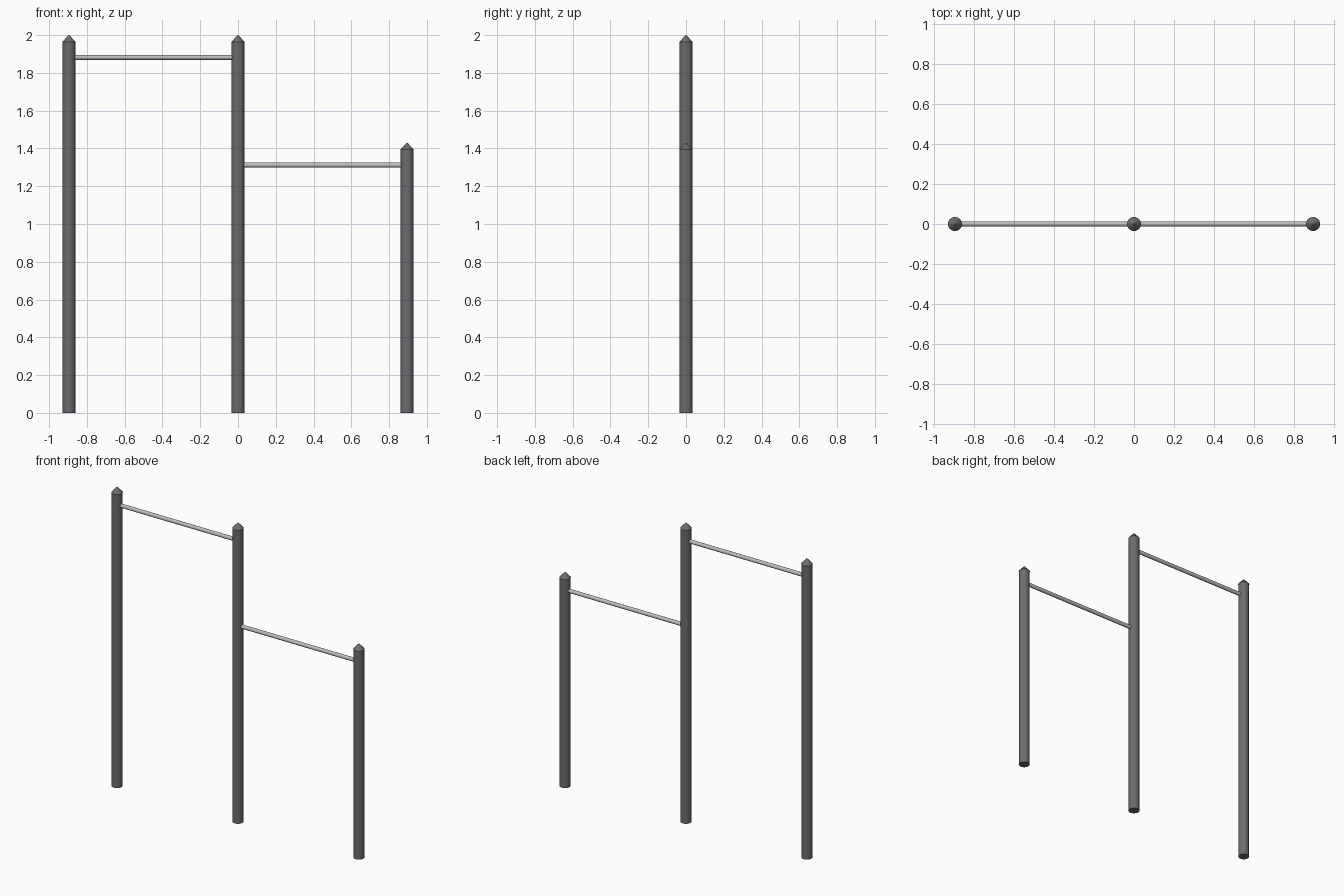
import bpy, bmesh, math
from mathutils import Matrix

if "Cube" in bpy.data.objects:
    bpy.data.objects.remove(bpy.data.objects["Cube"])


def material(name, grey):
    m = bpy.data.materials.new(name)
    m.diffuse_color = (*grey, 1)
    m.use_nodes = True
    m.node_tree.nodes["Principled BSDF"].inputs["Base Color"].default_value = m.diffuse_color
    return m


POST = material("dark grey paint", (0.145, 0.15, 0.155))
STEEL = material("brushed steel", (0.52, 0.52, 0.52))
R_POST, R_BAR, CAP_H, SPACING = 0.034, 0.0128, 0.036, 0.895


def add_object(name, bm, mat):
    mesh = bpy.data.meshes.new(name)
    bm.to_mesh(mesh)
    bm.free()
    mesh.materials.append(mat)
    ob = bpy.data.objects.new(name, mesh)
    bpy.context.collection.objects.link(ob)
    bpy.context.view_layer.objects.active = ob
    bpy.ops.object.select_all(action='DESELECT')
    ob.select_set(True)
    bpy.ops.object.shade_smooth_by_angle(angle=math.radians(30))


def cone(name, r1, r2, length, matrix, mat, sides, caps=True):
    bm = bmesh.new()
    bmesh.ops.create_cone(bm, cap_ends=caps, segments=sides, radius1=r1,
                          radius2=r2, depth=length, matrix=matrix)
    add_object(name, bm, mat)


# Upright posts with pointed caps
for side, x, top in (("left", -SPACING, 2.0), ("middle", 0, 2.0), ("right", SPACING, 1.43)):
    shaft = top - CAP_H
    cone(side + "_post", R_POST, R_POST, shaft,
         Matrix.Translation((x, 0, shaft / 2)), POST, 32)
    cone(side + "_post_cap", R_POST + 0.001, 0.002, CAP_H,
         Matrix.Translation((x, 0, top - CAP_H / 2)), POST, 32)

# Horizontal bars, ends sunk slightly into the posts
for name, x, z in (("high_bar", -SPACING / 2, 1.882), ("low_bar", SPACING / 2, 1.312)):
    length = SPACING - 2 * R_POST + 0.01
    cone(name, R_BAR, R_BAR, length,
         Matrix.Translation((x, 0, z)) @ Matrix.Rotation(math.pi / 2, 4, 'Y'), STEEL, 24)
